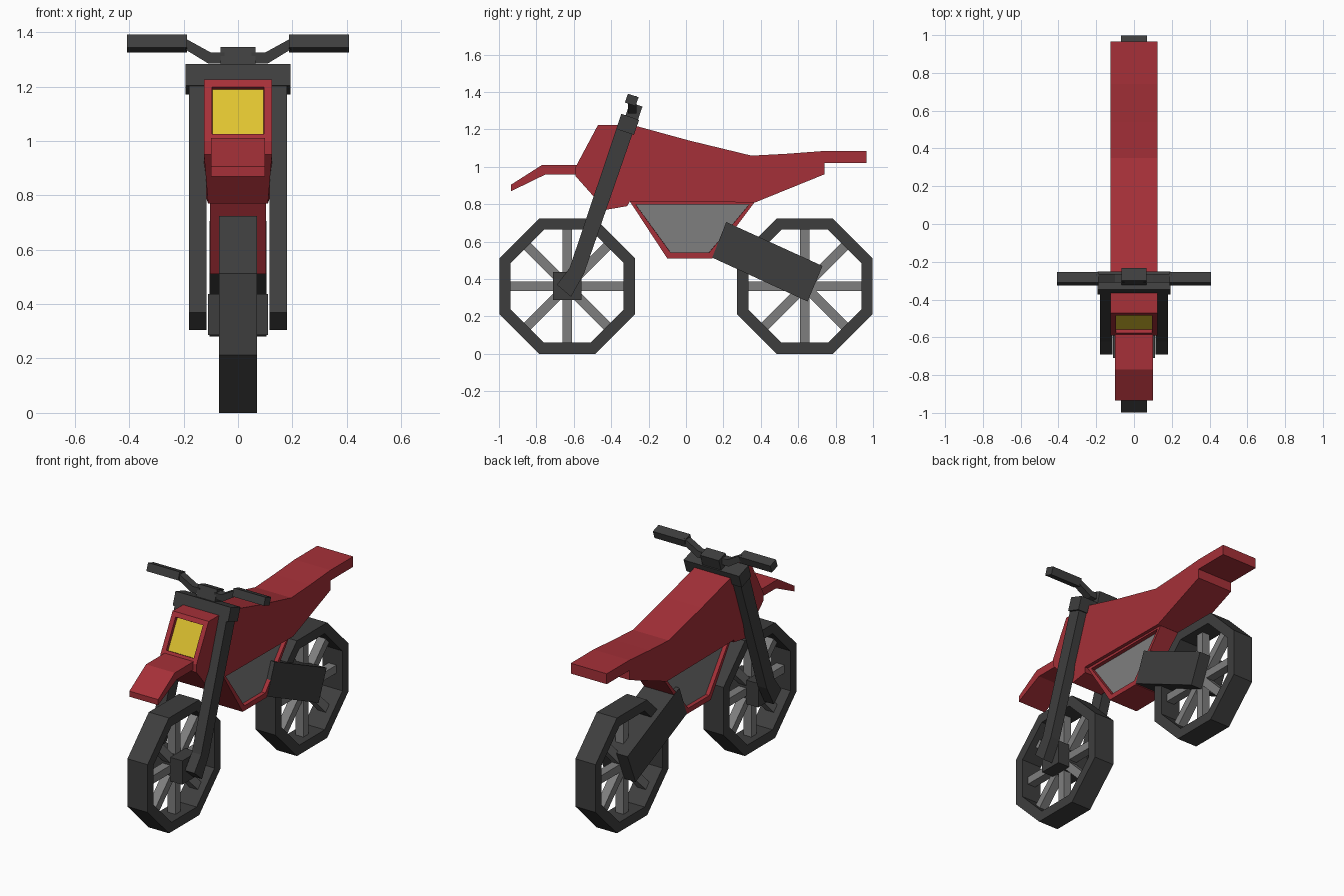
import bpy, bmesh, math
from mathutils import Matrix, Vector

if "Cube" in bpy.data.objects:
    bpy.data.objects.remove(bpy.data.objects["Cube"])


def material(name, r, g, b):
    m = bpy.data.materials.new(name)
    m.use_nodes = True
    m.diffuse_color = (r, g, b, 1)
    m.node_tree.nodes["Principled BSDF"].inputs["Base Color"].default_value = (r, g, b, 1)
    return m


RED = material("red paint", 0.38, 0.03, 0.04)
DARK = material("dark rubber", 0.048, 0.048, 0.048)
GREY = material("grey metal", 0.21, 0.21, 0.21)
YELLOW = material("yellow lamp", 0.74, 0.55, 0.03)


def finish(bm, name, *mats):
    bmesh.ops.recalc_face_normals(bm, faces=bm.faces[:])
    me = bpy.data.meshes.new(name)
    bm.to_mesh(me)
    bm.free()
    for m in mats:
        me.materials.append(m)
    ob = bpy.data.objects.new(name, me)
    bpy.context.collection.objects.link(ob)
    return ob


def prism(points, a, b, axis="x"):
    """Extrude a side (y, z) or front (x, z) profile from a to b."""
    bm = bmesh.new()
    place = (lambda p, d: (d, p[0], p[1])) if axis == "x" else (lambda p, d: (p[0], d, p[1]))
    ends = [[bm.verts.new(place(p, d)) for p in points] for d in (a, b)]
    for ring in ends:
        bm.faces.new(ring)
    for i in range(len(points)):
        j = (i + 1) % len(points)
        bm.faces.new((ends[0][i], ends[0][j], ends[1][j], ends[1][i]))
    bmesh.ops.recalc_face_normals(bm, faces=bm.faces[:])
    return bm


def box(name, size, centre, tilt, mat):
    bm = bmesh.new()
    bmesh.ops.create_cube(bm, size=1, matrix=Matrix.Translation(centre)
                          @ Matrix.Rotation(tilt, 4, "X") @ Matrix.Diagonal((*size, 1)))
    return finish(bm, name, mat)


def recess(bm, faces, thickness, depth):
    """Sink a panel into each face and give it the second material."""
    for f in faces:
        bmesh.ops.inset_region(bm, faces=[f], thickness=thickness, depth=0)
        bmesh.ops.inset_region(bm, faces=[f], thickness=0.001, depth=-depth)
        f.material_index = 1


# Body with seat, tail and recessed headlamp
bm = prism([(-0.47, 1.225), (-0.28, 1.222), (0.02, 1.14), (0.35, 1.06), (0.54, 1.07),
            (0.74, 1.085), (0.965, 1.085), (0.965, 1.02), (0.74, 1.02), (0.74, 0.96),
            (0.37, 0.81), (-0.3, 0.815), (-0.315, 0.79), (-0.43, 0.77), (-0.59, 0.95),
            (-0.59, 1.0)], -0.125, 0.125)
for v in bm.verts:
    if v.co.z < 0.8:
        v.co.x *= 0.88
lamp = [f for f in bm.faces if f.normal.y < -0.8 and f.normal.z > 0.3]
recess(bm, lamp, 0.042, 0.02)
finish(bm, "body", RED, YELLOW)

# Front fender
finish(prism([(-0.935, 0.905), (-0.77, 1.01), (-0.57, 1.01), (-0.57, 0.96),
              (-0.75, 0.96), (-0.935, 0.87)], -0.1, 0.1), "front_fender", RED)

# Engine frame with recessed side panels
bm = prism([(-0.3, 0.815), (0.37, 0.815), (0.14, 0.51), (-0.1, 0.51)], -0.103, 0.103)
recess(bm, [f for f in bm.faces if abs(f.normal.x) > 0.9], 0.036, 0.025)
finish(bm, "engine_frame", RED, GREY)

# Swing arm
finish(prism([(0.215, 0.705), (0.14, 0.515), (0.65, 0.28), (0.73, 0.47)],
             -0.105, 0.105), "swing_arm", DARK)

# Wheels: octagonal tyre and eight spokes
AXLE, OUTER, INNER = 0.362, 0.362, 0.302
for name, y0 in (("front", -0.635), ("rear", 0.635)):
    bm = bmesh.new()
    rings = []
    for i in range(8):
        a = math.radians(22.5 + 45 * i)
        ring = []
        for r, x in ((OUTER, -0.07), (OUTER, 0.07), (INNER, 0.07), (INNER, -0.07)):
            rr = r / math.cos(math.pi / 8)
            ring.append(bm.verts.new((x, y0 + rr * math.cos(a), AXLE + rr * math.sin(a))))
        rings.append(ring)
    for i in range(8):
        p, q = rings[i], rings[(i + 1) % 8]
        for k in range(4):
            n = (k + 1) % 4
            bm.faces.new((p[k], p[n], q[n], q[k]))
    finish(bm, name + "_tyre", DARK)
    bm = bmesh.new()
    for i in range(4):
        bmesh.ops.create_cube(bm, size=1, matrix=Matrix.Translation((0, y0, AXLE))
                              @ Matrix.Rotation(i * math.pi / 4, 4, "X")
                              @ Matrix.Diagonal((0.055, 0.05, 2 * INNER, 1)))
    finish(bm, name + "_spokes", GREY)

# Front hub
box("front_hub", (0.22, 0.15, 0.15), (0, -0.635, AXLE), 0, DARK)

# Fork legs
LEAN = -0.33
for side, s in (("left", 1), ("right", -1)):
    finish(prism([(-0.37, 1.21), (-0.285, 1.18), (-0.545, 0.43), (-0.615, 0.305),
                  (-0.69, 0.37), (-0.622, 0.46)], s * 0.115, s * 0.18), side + "_fork_leg", DARK)
    # Handlebar riser and grip
    finish(prism([(s * x, z) for x, z in ((0.05, 1.285), (0.11, 1.285), (0.2, 1.34),
                                          (0.2, 1.38), (0.1, 1.325), (0.05, 1.325))],
                 -0.31, -0.265, "y"), side + "_handlebar", DARK)
    box(side + "_grip", (0.22, 0.06, 0.05), (s * 0.298, -0.29, 1.358), LEAN, DARK)

# Fork clamp and handlebar mount
box("fork_clamp", (0.385, 0.1, 0.085), (0, -0.312, 1.227), LEAN, DARK)
box("handlebar_mount", (0.13, 0.07, 0.075), (0, -0.278, 1.298), LEAN, DARK)
